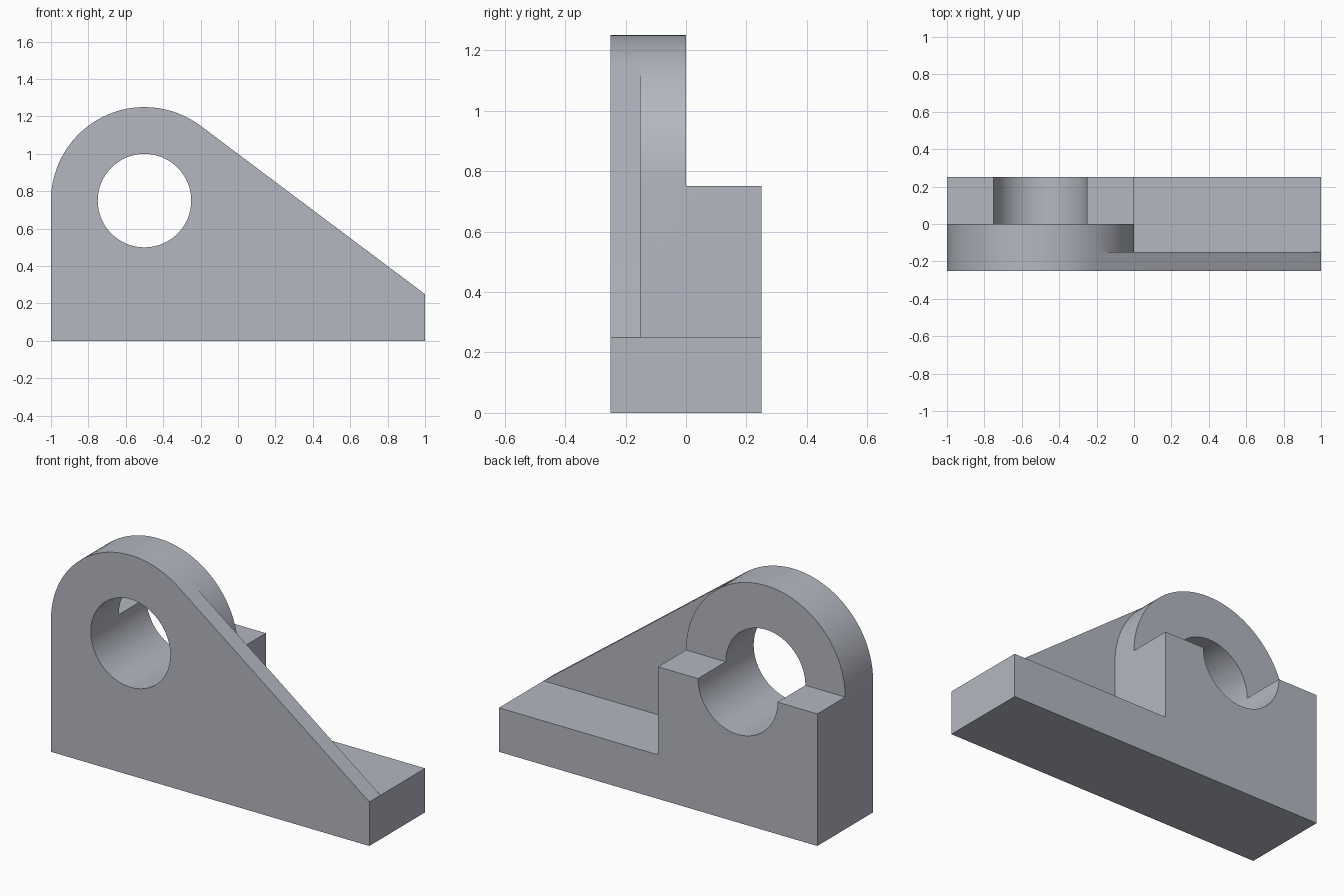
import bpy
import bmesh
from math import atan2, cos, sin, pi, radians

if "Cube" in bpy.data.objects:
    bpy.data.objects.remove(bpy.data.objects["Cube"])

CX, CZ = -0.5, 0.75          # bore axis


def arc(r, a0, a1, n):
    """Points on an arc around the bore axis, in the XZ plane."""
    return [(CX + r * cos(a0 + (a1 - a0) * i / n),
             CZ + r * sin(a0 + (a1 - a0) * i / n)) for i in range(n + 1)]


def prism(name, profile, y0, y1):
    """Extrude an XZ profile from y0 to y1."""
    bm = bmesh.new()
    face = bm.faces.new([bm.verts.new((x, y0, z)) for x, z in profile])
    ext = bmesh.ops.extrude_face_region(bm, geom=[face])
    verts = [g for g in ext["geom"] if isinstance(g, bmesh.types.BMVert)]
    bmesh.ops.translate(bm, verts=verts, vec=(0, y1 - y0, 0))
    bmesh.ops.recalc_face_normals(bm, faces=bm.faces)
    mesh = bpy.data.meshes.new(name)
    bm.to_mesh(mesh)
    bm.free()
    mesh.materials.append(steel)
    obj = bpy.data.objects.new(name, mesh)
    bpy.context.collection.objects.link(obj)
    return obj


def combine(target, tool, operation):
    """Apply a boolean and remove the tool object."""
    mod = target.modifiers.new(operation.lower(), 'BOOLEAN')
    mod.operation = operation
    mod.solver = 'EXACT'
    mod.object = tool
    bpy.context.view_layer.objects.active = target
    bpy.ops.object.modifier_apply(modifier=mod.name)
    bpy.data.objects.remove(tool)


# Blue-grey steel colour
steel = bpy.data.materials.new("steel")
steel.diffuse_color = (0.455, 0.475, 0.53, 1)
steel.use_nodes = True
steel.node_tree.nodes["Principled BSDF"].inputs["Base Color"].default_value = steel.diffuse_color

tangent = atan2(0.8, 0.6)    # where the sloping rib leaves the round head
left_arc = arc(0.5, pi, tangent, 32)
right_arc = arc(0.5, tangent, 0, 14)

# Stepped base: long foot plus saddle block
bracket = prism("bearing_bracket",
                [(-1, 0), (1, 0), (1, 0.25), (0, 0.25), (0, 0.75), (-1, 0.75)],
                -0.25, 0.25)

# Round head
head = prism("round_head", [(0, 0), (-1, 0)] + left_arc + right_arc[1:],
             -0.25, 0)
combine(bracket, head, 'UNION')

# Thin sloping rib, tangent to the head
rib = prism("sloping_rib", [(1, 0), (-1, 0)] + left_arc + [(1, 0.25)],
            -0.25, -0.15)
combine(bracket, rib, 'UNION')

# Bore through head and saddle
bore = prism("bore_cutter", arc(0.25, 0, 2 * pi, 64)[:-1], -0.5, 0.5)
bore.hide_render = True
combine(bracket, bore, 'DIFFERENCE')

# Smooth curves, sharp edges
bpy.ops.object.select_all(action='DESELECT')
bracket.select_set(True)
bpy.context.view_layer.objects.active = bracket
bpy.ops.object.shade_smooth_by_angle(angle=radians(30))
